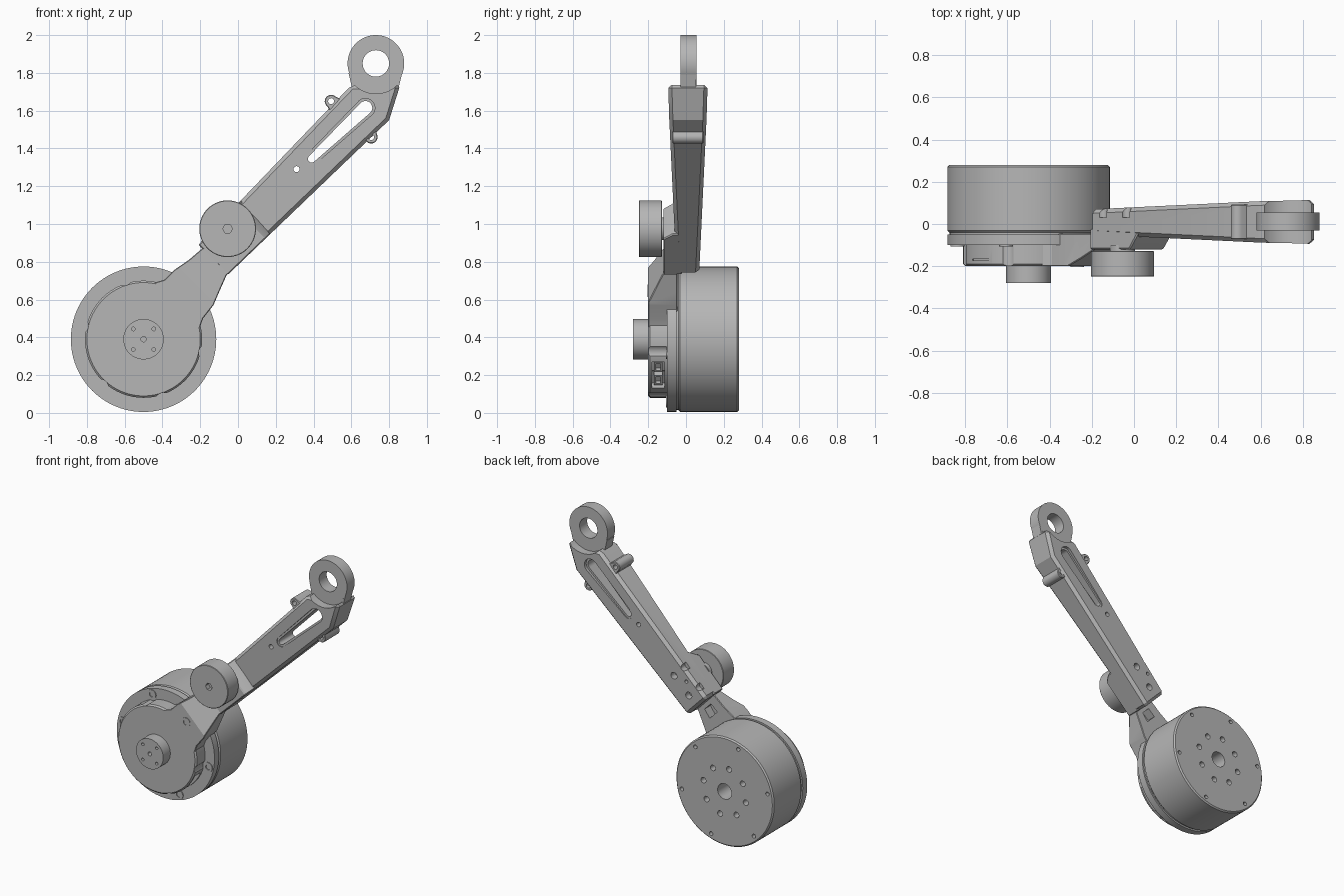
import bpy, bmesh
from math import sin, cos, pi, radians, atan2
from mathutils import Vector

if "Cube" in bpy.data.objects:
    bpy.data.objects.remove(bpy.data.objects["Cube"], do_unlink=True)

grey = bpy.data.materials.new("machined grey")
grey.use_nodes = True
grey.diffuse_color = (0.47, 0.47, 0.47, 1)
grey.node_tree.nodes["Principled BSDF"].inputs["Base Color"].default_value = (0.47, 0.47, 0.47, 1)

parts, cutters = [], []
MOTOR, ROLLER, EYE = (-0.5, 0.39), (-0.055, 0.975), (0.73, 1.85)


def circle(c, r, n=64):
    return [(c[0] + r * cos(2 * pi * i / n), c[1] + r * sin(2 * pi * i / n)) for i in range(n)]


def polar(c, r, degrees):
    a = radians(degrees)
    return (c[0] + r * cos(a), c[1] + r * sin(a))


def capsule(c1, r1, c2, r2, n=12):
    """Rounded outline around two circles."""
    a = atan2(c2[1] - c1[1], c2[0] - c1[0])
    pts = []
    for c, r, start in ((c2, r2, a - pi / 2), (c1, r1, a + pi / 2)):
        pts += [(c[0] + r * cos(start + pi * i / n), c[1] + r * sin(start + pi * i / n))
                for i in range(n + 1)]
    return pts


def prism(name, pts, front, back, bevel=0, shave=None, cutter=False):
    """Extrude an x-z outline along y; front and back are numbers or functions of x, z."""
    bm = bmesh.new()
    rings = []
    for y in (front, back):
        rings.append([bm.verts.new((x, y(x, z) if callable(y) else y, z)) for x, z in pts])
    bm.faces.new(rings[0])
    bm.faces.new(rings[1][::-1])
    for i in range(len(pts)):
        j = (i + 1) % len(pts)
        bm.faces.new((rings[0][i], rings[1][i], rings[1][j], rings[0][j]))
    if shave:
        geom = bm.verts[:] + bm.edges[:] + bm.faces[:]
        bmesh.ops.bisect_plane(bm, geom=geom, plane_co=shave[0], plane_no=shave[1], clear_outer=True)
        bmesh.ops.holes_fill(bm, edges=[e for e in bm.edges if e.is_boundary])
    bmesh.ops.recalc_face_normals(bm, faces=bm.faces)
    me = bpy.data.meshes.new(name)
    bm.to_mesh(me)
    bm.free()
    me.materials.append(grey)
    ob = bpy.data.objects.new(name, me)
    bpy.context.collection.objects.link(ob)
    if bevel:
        m = ob.modifiers.new("edge", "BEVEL")
        m.width, m.segments, m.limit_method, m.angle_limit = bevel, 1, "ANGLE", radians(30)
    if cutter:
        ob.hide_render = True
        cutters.append(ob)
    else:
        parts.append(ob)
    return ob


def cut(targets, pts, front, back):
    tool = prism("cutter", pts, front, back, cutter=True)
    for ob in targets:
        m = ob.modifiers.new("cut", "BOOLEAN")
        m.operation, m.solver, m.object = "DIFFERENCE", "EXACT", tool


def drill(targets, c, r, front, back, n=20):
    cut(targets, circle(c, r, n), front, back)


# Motor: can, groove and flange
can = prism("motor_can", circle(MOTOR, 0.385, 96), -0.04, 0.28, bevel=0.009)
prism("motor_groove", circle(MOTOR, 0.374, 96), -0.06, -0.03)
flange = prism("motor_flange", circle(MOTOR, 0.385, 96), -0.1, -0.05)
drill([can], MOTOR, 0.055, 0.12, 0.4, 32)
for k in range(8):
    drill([can], polar(MOTOR, 0.17, 45 * k + 12), 0.02, 0.23, 0.4)
for k in range(6):
    drill([can], polar(MOTOR, 0.345, 60 * k + 48), 0.014, 0.25, 0.4)

# Front cover with output boss
cover = prism("front_cover", circle(MOTOR, 0.31, 96), -0.2, -0.09, bevel=0.01)
boss = prism("output_boss", circle(MOTOR, 0.107), -0.28, -0.19)
drill([boss], MOTOR, 0.014, -0.3, -0.25)
for k in range(4):
    drill([boss], polar(MOTOR, 0.077, 90 * k + 45), 0.01, -0.3, -0.25)
cut([cover], [(-0.79, 0.58), (-0.66, 0.74), (-0.63, 0.70), (-0.76, 0.54)], -0.174, -0.166)

# Connector recess in the lower side of the cover
out = Vector((0.77, -0.64))
along = Vector((0.64, 0.77))


def side_box(offset, half, inner, outer):
    mid = Vector(MOTOR) + along * offset
    return [tuple(mid + out * r + along * s)
            for r, s in ((inner, -half), (outer, -half), (outer, half), (inner, half))]


cut([cover], side_box(0, 0.09, 0.255, 0.4), -0.18, -0.115)
for s in (-0.045, 0.045):
    plug = prism("connector", side_box(s, 0.032, 0.24, 0.285), -0.17, -0.125)
    cut([plug], side_box(s, 0.022, 0.265, 0.4), -0.16, -0.135)

# Neck joining the cover to the arm, with a sloped front
neck = prism("neck", [(-0.5, 0.39), (-0.44, 0.69), (-0.39, 0.705), (-0.34, 0.755), (-0.26, 0.81),
                      (-0.19, 0.87), (-0.16, 0.89), (-0.03, 0.755), (-0.06, 0.73), (-0.10, 0.64),
                      (-0.13, 0.57), (-0.185, 0.50), (-0.21, 0.43), (-0.2, 0.36), (-0.3, 0.22)],
             -0.2, -0.045, bevel=0.004,
             shave=((-0.22, -0.2, 0.68), (0.057, -0.16, 0.057)))
cut([neck], [(-0.215, 0.755), (-0.165, 0.80), (-0.115, 0.75), (-0.155, 0.695)], -0.11, 0)

# Flange screws, one of them on the neck
for k in range(6):
    c = polar(MOTOR, 0.345, 60 * k + 48)
    top = -0.204 if k == 0 else -0.106
    screw = prism("flange_screw", circle(c, 0.033, 32), top, top + 0.03)
    drill([screw], c, 0.018, top - 0.1, top + 0.02)
    if k:
        drill([neck, cover], c, 0.045, -0.3, -0.1, 32)


# Arm, slightly thicker toward the eye
def arm_t(x, z):
    return (x + z - 0.68) / 1.92


def arm_front(x, z):
    return -0.05 - 0.045 * arm_t(x, z)


def arm_back(x, z):
    return 0.07 + 0.045 * arm_t(x, z)


arm = prism("arm", [(-0.21, 0.89), (-0.055, 0.73), (0.8, 1.55), (0.86, 1.74), (0.60, 1.735)],
            arm_front, arm_back, bevel=0.02)
plate = prism("arm_mount_plate", [(-0.21, 0.89), (-0.055, 0.73), (0.17, 0.946), (0.02, 1.128)],
              -0.12, -0.02, bevel=0.006,
              shave=((0.095, -0.055, 1.037), (0.046, -0.05, 0.046)))

# Tapered lightening slot with a stepped rim
low, high = (0.39, 1.345), (0.675, 1.615)
rim = capsule(low, 0.033, high, 0.05)
cut([arm], rim, -0.3, -0.068)
cut([arm], rim, 0.088, 0.3)
cut([arm], capsule(low, 0.02, high, 0.036), -0.3, 0.3)

# Through hole and mounting holes on the back of the arm
drill([arm], (0.31, 1.29), 0.016, -0.3, 0.3)
for s in (-0.08, 0.08):
    for w in (-0.055, 0.055):
        c = (ROLLER[0] + 0.707 * (s - w), ROLLER[1] + 0.707 * (s + w))
        drill([arm], c, 0.024, 0.03, 0.3)
drill([arm], ROLLER, 0.012, 0.03, 0.3)

# Side ears
for ear_c, root in (((0.493, 1.65), (0.54, 1.61)), ((0.705, 1.46), (0.68, 1.51))):
    ear = prism("side_ear", capsule(root, 0.05, ear_c, 0.034), -0.072, 0.092, bevel=0.004)
    drill([ear], ear_c, 0.016, -0.3, 0.3)
    cut([ear], rim, -0.3, 0.3)

# Eye ring with its tongue, seated in a round cut at the arm's end
drill([arm], EYE, 0.16, -0.3, 0.3, 64)
ring = prism("eye_ring", circle(EYE, 0.15), -0.03, 0.055)
tongue = prism("eye_tongue", [(0.585, 1.80), (0.605, 1.715), (0.66, 1.685), (0.80, 1.685),
                              (0.85, 1.72), (0.875, 1.82)], -0.029, 0.054)
drill([ring, tongue], EYE, 0.07, -0.3, 0.3, 48)

# Roller on its spacer
roller = prism("roller", circle(ROLLER, 0.15, 72), -0.25, -0.128, bevel=0.003)
drill([roller], ROLLER, 0.026, -0.3, -0.215, 6)
prism("roller_spacer", circle(ROLLER, 0.06, 40), -0.14, -0.1)

# Apply modifiers, drop the cutters and smooth the round faces
deps = bpy.context.evaluated_depsgraph_get()
baked = [(ob, bpy.data.meshes.new_from_object(ob.evaluated_get(deps))) for ob in parts]
for ob, me in baked:
    ob.modifiers.clear()
    ob.data = me
for tool in cutters:
    bpy.data.objects.remove(tool, do_unlink=True)
bpy.ops.object.select_all(action="DESELECT")
for ob in parts:
    ob.select_set(True)
bpy.context.view_layer.objects.active = arm
bpy.ops.object.shade_smooth_by_angle(angle=radians(25))
